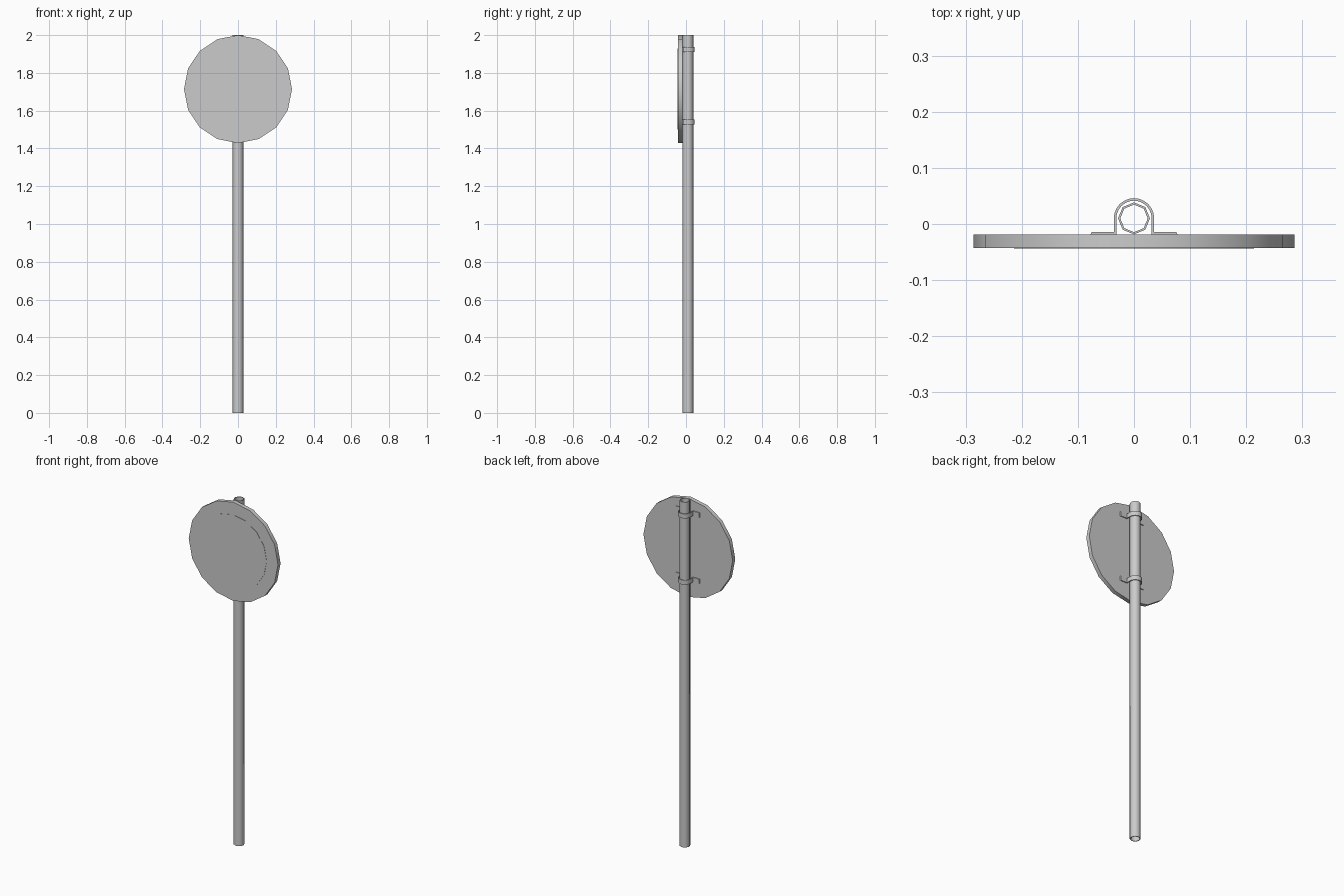
import bpy
import bmesh
from math import cos, sin, pi, radians
from mathutils import Matrix

cube = bpy.data.objects.get("Cube")
if cube:
    bpy.data.objects.remove(cube, do_unlink=True)

GREY = (0.6, 0.6, 0.6, 1)
metal = bpy.data.materials.new("grey metal")
metal.use_nodes = True
metal.diffuse_color = GREY
metal.node_tree.nodes["Principled BSDF"].inputs["Base Color"].default_value = GREY

POLE_Y = 0.01
SIGN_R = 0.286
SIGN_Z = 2 - SIGN_R


def finish(name, bm):
    bmesh.ops.recalc_face_normals(bm, faces=bm.faces)
    mesh = bpy.data.meshes.new(name)
    bm.to_mesh(mesh)
    bm.free()
    mesh.materials.append(metal)
    mesh.shade_smooth()
    mesh.set_sharp_from_angle(angle=radians(50))
    obj = bpy.data.objects.new(name, mesh)
    bpy.context.collection.objects.link(obj)
    return obj


def wall(name, pairs, z0, z1, closed):
    """Upright wall following pairs of outer and inner plan points."""
    bm = bmesh.new()
    rings = [[bm.verts.new((*p, z)) for p, z in
              ((outer, z0), (outer, z1), (inner, z1), (inner, z0))]
             for outer, inner in pairs]
    following = rings[1:] + rings[:1] if closed else rings[1:]
    for a, b in zip(rings, following):
        for i in range(4):
            j = (i + 1) % 4
            bm.faces.new((a[i], a[j], b[j], b[i]))
    if not closed:
        bm.faces.new(rings[0])
        bm.faces.new(rings[-1])
    return finish(name, bm)


def disc(name, radius, front, back):
    """Sixteen-sided disc facing the front."""
    bm = bmesh.new()
    bmesh.ops.create_cone(bm, cap_ends=True, segments=16, radius1=radius,
                          radius2=radius, depth=back - front)
    # Put a corner at the top and at each side
    corner = max(bm.verts, key=lambda v: v.co.x)
    turn = Matrix.Rotation(-pi / 16 if abs(corner.co.y) > 0.001 else 0, 4, 'Z')
    place = Matrix.Translation((0, (front + back) / 2, SIGN_Z))
    bm.transform(place @ Matrix.Rotation(pi / 2, 4, 'X') @ turn)
    return finish(name, bm)


def arc_point(radius, angle):
    return (radius * cos(angle), POLE_Y + radius * sin(angle))


# Hollow eight-sided pole
wall("pole", [(arc_point(0.0285, i * pi / 4), arc_point(0.0245, i * pi / 4))
              for i in range(8)], 0, 2, True)

# Sign plate with a very thin face sheet
disc("sign_plate", SIGN_R, -0.0425, -0.019)
disc("face_sheet", 0.214, -0.044, -0.0425)

# Clamps: flange, half ring around the pole, mirrored flange
flange = [((0.075, -0.014), (0.078, -0.019)),
          ((0.036, -0.014), (0.0315, -0.019))]
arch = [(arc_point(0.036, i * pi / 12), arc_point(0.0315, i * pi / 12))
        for i in range(13)]
mirrored = [tuple((-x, y) for x, y in pair) for pair in reversed(flange)]
for name, z in (("upper_clamp", 1.923), ("lower_clamp", 1.539)):
    wall(name, flange + arch + mirrored, z - 0.013, z + 0.013, False)
